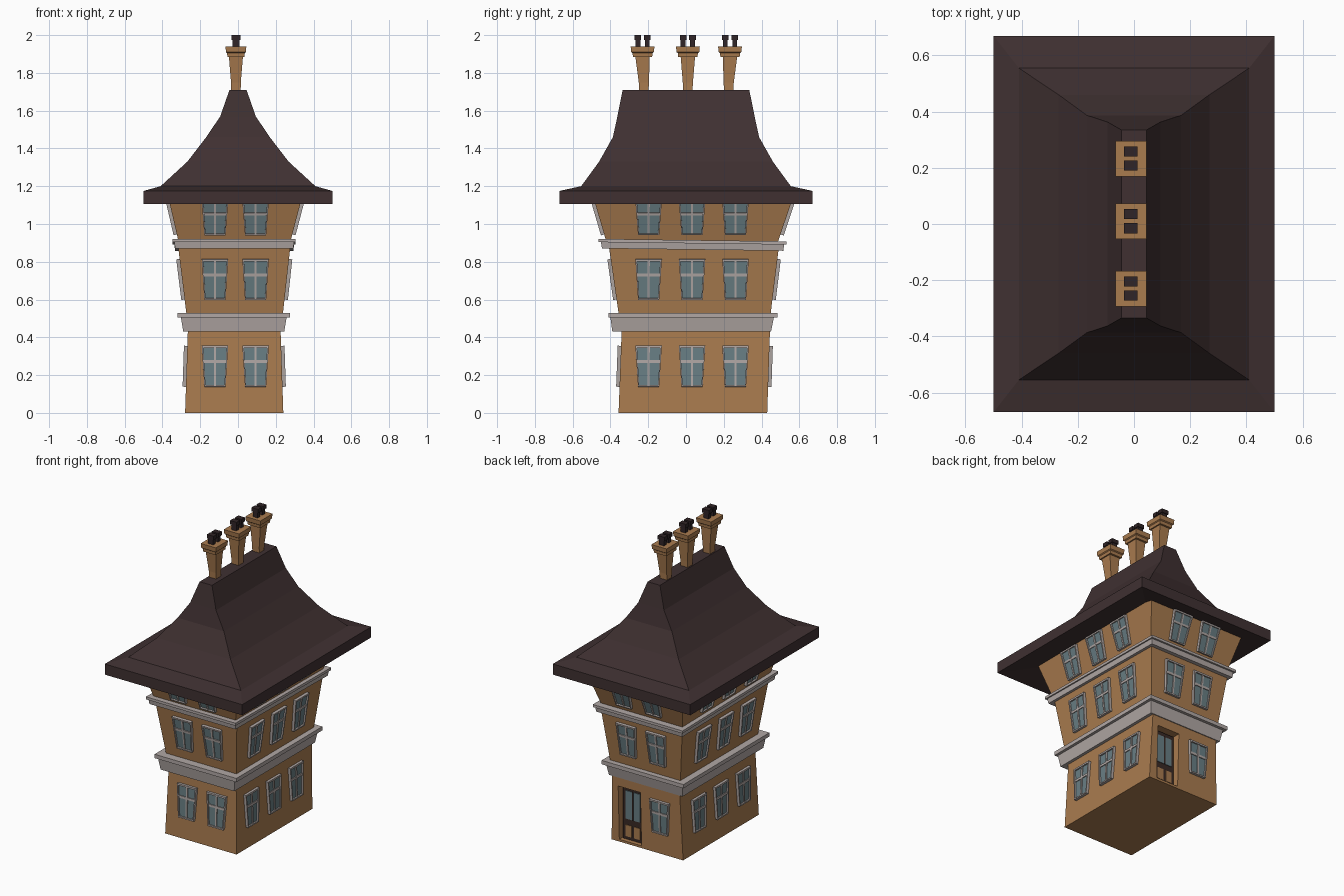
import bpy, bmesh
from mathutils import Vector

if "Cube" in bpy.data.objects:
    bpy.data.objects.remove(bpy.data.objects["Cube"])


def material(name, rgb):
    m = bpy.data.materials.new(name)
    m.diffuse_color = (*rgb, 1)
    m.use_nodes = True
    m.node_tree.nodes["Principled BSDF"].inputs["Base Color"].default_value = m.diffuse_color
    return m


WALL = material("ochre_wall", (0.40, 0.20, 0.078))
ROOF = material("dark_roof", (0.050, 0.030, 0.031))
TRIM = material("pale_trim", (0.44, 0.39, 0.375))
GLASS = material("blue_grey_glass", (0.14, 0.21, 0.23))
DOOR = material("dark_door", (0.040, 0.022, 0.018))
POT = material("chimney_pot", (0.030, 0.018, 0.020))


def finish(name, bm, mats):
    bmesh.ops.recalc_face_normals(bm, faces=bm.faces[:])
    me = bpy.data.meshes.new(name)
    bm.to_mesh(me)
    bm.free()
    for m in mats:
        me.materials.append(m)
    ob = bpy.data.objects.new(name, me)
    bpy.context.collection.objects.link(ob)
    return ob


def skin(bm, rings, mat=0):
    """Join a stack of closed point rings and cap both ends."""
    vs = [[bm.verts.new(p) for p in ring] for ring in rings]
    n = len(vs[0])
    faces = [bm.faces.new((a[i], a[(i + 1) % n], b[(i + 1) % n], b[i]))
             for a, b in zip(vs, vs[1:]) for i in range(n)]
    faces += [bm.faces.new(vs[0][::-1]), bm.faces.new(vs[-1])]
    for f in faces:
        f.material_index = mat


def loft(name, sections, mat, tilt=0.0):
    """Solid through rectangles (z, x0, x1, y0, y1); tilt lowers the back."""
    bm = bmesh.new()
    skin(bm, [[(x, y, z - tilt * y) for x, y in
               ((x0, y0), (x1, y0), (x1, y1), (x0, y1))]
              for z, x0, x1, y0, y1 in sections])
    return finish(name, bm, [mat])


def box(name, x0, x1, y0, y1, z0, z1, mat):
    return loft(name, [(z0, x0, x1, y0, y1), (z1, x0, x1, y0, y1)], mat)


# Storeys, each flaring outward towards the top
STOREYS = [
    ((0.0, -0.28, 0.24, -0.357, 0.43), (0.45, -0.265, 0.225, -0.34, 0.445)),
    ((0.50, -0.27, 0.235, -0.353, 0.445), (0.88, -0.317, 0.277, -0.408, 0.492)),
    ((0.89, -0.311, 0.273, -0.417, 0.482), (1.15, -0.371, 0.341, -0.493, 0.569)),
]
storeys = [loft("storey_%d" % (i + 1), s, WALL) for i, s in enumerate(STOREYS)]

# Cornice bands between the storeys
loft("lower_cornice", [(0.43, -0.29, 0.245, -0.39, 0.45), (0.505, -0.302, 0.257, -0.40, 0.465),
                       (0.505, -0.32, 0.275, -0.41, 0.484), (0.53, -0.32, 0.275, -0.41, 0.484)], TRIM)
loft("upper_cornice", [(0.865, -0.333, 0.293, -0.445, 0.515), (0.898, -0.337, 0.297, -0.45, 0.52),
                       (0.898, -0.347, 0.305, -0.462, 0.532), (0.915, -0.347, 0.305, -0.462, 0.532)],
     TRIM, tilt=0.013)

# Concave hipped roof with a thick eave and slightly hollow underside
ROOF_PROFILE = [(1.14, 0.28, 0.45), (1.105, 0.5, 0.67), (1.175, 0.5, 0.67), (1.2, 0.41, 0.555),
                (1.33, 0.268, 0.46), (1.46, 0.168, 0.387), (1.57, 0.094, 0.363), (1.71, 0.045, 0.335)]
loft("roof", [(z, -x, x, -y, y) for z, x, y in ROOF_PROFILE], ROOF)


def rect(u0, u1, v0, v1):
    return [(u0, v0), (u1, v0), (u1, v1), (u0, v1)]


def add_window(bm, storey, side, u, z0, z1):
    """Tapered window lying on the sloping wall of a storey."""
    lo, hi = storey
    idx = {"left": 1, "right": 2, "front": 3, "back": 4}[side]
    along_x = side in ("front", "back")

    def on_wall(z):
        t = (z - lo[0]) / (hi[0] - lo[0])
        d = lo[idx] + t * (hi[idx] - lo[idx])
        return Vector((u, d, z)) if along_x else Vector((d, u, z))

    base = on_wall(z0)
    up = (on_wall(z1) - base).normalized()
    across = Vector((1, 0, 0)) if along_x else Vector((0, 1, 0))
    out = across.cross(up)
    sign = -1 if side in ("front", "left") else 1
    if out[1 if along_x else 0] * sign < 0:
        out = -out
    h = (on_wall(z1) - base).length

    def prism(poly, depth, mat):
        # u is measured in half-widths so every piece follows the taper
        pts = [base + across * (a * (0.056 + 0.014 * b)) + up * (b * h) for a, b in poly]
        skin(bm, [[p + out * d for p in pts] for d in (-0.008, depth)], mat)

    prism(rect(-0.97, 0.97, 0.02, 0.98), 0.008, 1)      # glass
    for s in (-1, 1):                                   # side frames
        prism(rect(min(s, s * 0.88), max(s, s * 0.88), 0, 1), 0.018, 0)
    prism(rect(-0.88, 0.88, 0, 0.04), 0.018, 0)         # sill
    prism(rect(-0.88, 0.88, 0.95, 1), 0.018, 0)         # head
    prism(rect(-0.09, 0.09, 0.03, 0.97), 0.014, 0)      # upright bar
    prism(rect(-0.9, 0.9, 0.58, 0.65), 0.0135, 0)       # cross bar


# Windows on all four sides of every storey
HEIGHTS = [(0.138, 0.355), (0.60, 0.815), (0.945, 1.125)]
for side in ("front", "back", "left", "right"):
    spots = (-0.122, 0.093) if side in ("front", "back") else (-0.198, 0.032, 0.262)
    for i, (storey, (z0, z1)) in enumerate(zip(STOREYS, HEIGHTS)):
        bm = bmesh.new()
        for u in spots:
            if side == "back" and i == 0 and u > 0:
                continue                                # the door goes here
            add_window(bm, storey, side, u, z0, z1)
        finish("%s_windows_%d" % (side, i + 1), bm, [TRIM, GLASS])

# Doorway recess cut into the back wall
cutter = box("doorway_cutter", 0.022, 0.184, 0.39, 0.6, 0.015, 0.37, WALL)
cutter.hide_render = True
mod = storeys[0].modifiers.new("doorway", "BOOLEAN")
mod.operation = "DIFFERENCE"
mod.solver = "EXACT"
mod.object = cutter
bpy.context.view_layer.objects.active = storeys[0]
bpy.ops.object.modifier_apply(modifier=mod.name)
bpy.data.objects.remove(cutter)

# Door leaf with a glazed upper part and two lower panels
box("door_leaf", 0.03, 0.176, 0.385, 0.402, 0.015, 0.362, DOOR)
box("door_glass", 0.05, 0.156, 0.40, 0.406, 0.15, 0.335, GLASS)
box("door_glazing_bar", 0.098, 0.108, 0.40, 0.409, 0.15, 0.335, DOOR)
for i, x in enumerate((0.05, 0.113)):
    box("door_panel_%d" % (i + 1), x, x + 0.043, 0.40, 0.406, 0.035, 0.11, WALL)

# Three flared chimneys, each with a pair of pots
CX = -0.011
for i, y in enumerate((-0.23, 0.01, 0.233)):
    def square(z, hx, hy, cy=y):
        return (z, CX - hx, CX + hx, cy - hy, cy + hy)
    foot = y * 0.97
    loft("chimney_%d" % (i + 1), [square(1.69, 0.025, 0.024, foot), square(1.75, 0.026, 0.027, foot),
                                  square(1.885, 0.037, 0.038), square(1.885, 0.045, 0.051),
                                  square(1.905, 0.047, 0.053), square(1.91, 0.053, 0.06),
                                  square(1.94, 0.055, 0.063)], WALL)
    for j, dy in enumerate((-0.025, 0.025)):
        loft("chimney_%d_pot_%d" % (i + 1, j + 1),
             [square(1.93, 0.018, 0.013, y + dy), square(1.975, 0.018, 0.013, y + dy),
              square(1.975, 0.024, 0.018, y + dy), square(2.0, 0.024, 0.018, y + dy)], POT)
